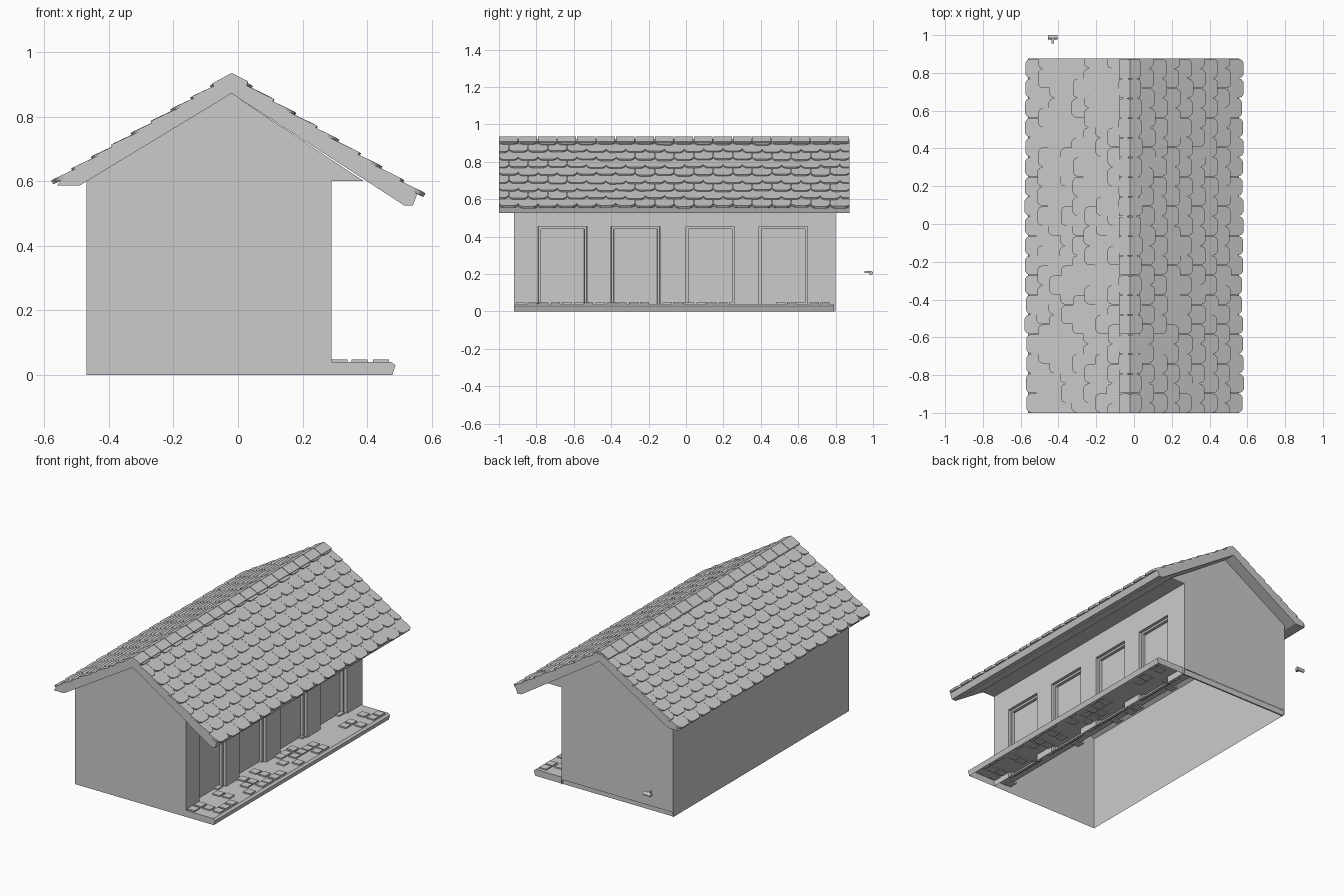
import bpy, bmesh, math, random
from mathutils import Vector

random.seed(4)
cube = bpy.data.objects.get("Cube")
if cube:
    bpy.data.objects.remove(cube, do_unlink=True)

grey = bpy.data.materials.new("plain grey")
grey.use_nodes = True
grey.diffuse_color = (0.6, 0.6, 0.6, 1)
grey.node_tree.nodes["Principled BSDF"].inputs["Base Color"].default_value = (0.6, 0.6, 0.6, 1)

FRONT, BACK = -0.92, 0.80
ROOF_FRONT, ROOF_BACK = -1.0, 0.875
WALL_L, WALL_R = -0.47, 0.29


def finish(name, bm, fix_normals=True):
    if fix_normals:
        bmesh.ops.recalc_face_normals(bm, faces=bm.faces)
    mesh = bpy.data.meshes.new(name)
    bm.to_mesh(mesh)
    bm.free()
    mesh.materials.append(grey)
    obj = bpy.data.objects.new(name, mesh)
    bpy.context.collection.objects.link(obj)
    return obj


def face(bm, points):
    return bm.faces.new([bm.verts.new(p) for p in points])


def prism(bm, base, offset):
    """Closed solid swept from a polygon along an offset."""
    low = [bm.verts.new(p) for p in base]
    high = [bm.verts.new(Vector(p) + Vector(offset)) for p in base]
    bm.faces.new(low)
    bm.faces.new(high[::-1])
    for i in range(len(low)):
        j = (i + 1) % len(low)
        bm.faces.new((low[i], high[i], high[j], low[j]))


def sweep_y(bm, profile, y0, y1):
    prism(bm, [(x, y0, z) for x, z in profile], (0, y1 - y0, 0))


def box(bm, x0, x1, y0, y1, z0, z1):
    sweep_y(bm, [(x0, z0), (x1, z0), (x1, z1), (x0, z1)], y0, y1)


# Hollow walls, open underneath
def gable(y, bottom):
    outline = [(WALL_L, bottom), (WALL_R, bottom), (WALL_R, 0.6),
               (0.39, 0.6), (-0.02, 0.872), (WALL_L, 0.6)]
    return [(x, y, z) for x, z in outline]


bm = bmesh.new()
face(bm, gable(FRONT, 0))
face(bm, gable(BACK, 0.03)[::-1])
face(bm, [(WALL_L, BACK, 0), (WALL_L, FRONT, 0), (WALL_L, FRONT, 0.6), (WALL_L, BACK, 0.6)])
face(bm, [(WALL_R, FRONT, 0.6), (WALL_R, BACK, 0.6), (0.39, BACK, 0.6), (0.39, FRONT, 0.6)])
finish("walls", bm, False)

# Porch wall with four recessed doors
bm = bmesh.new()
cuts = [FRONT]
for start in (-0.79, -0.40, 0.0, 0.39):
    cuts += [start, start + 0.26]
cuts.append(BACK)
levels = [0, 0.455, 0.6]
grid = [[bm.verts.new((WALL_R, y, z)) for z in levels] for y in cuts]
doors = []
for i in range(len(cuts) - 1):
    for k in range(2):
        f = bm.faces.new((grid[i][k], grid[i + 1][k], grid[i + 1][k + 1], grid[i][k + 1]))
        if i % 2 and k == 0:
            doors.append(f)
bm.normal_update()
for thickness, depth in ((0.001, -0.018), (0.018, 0), (0.001, -0.018)):
    bmesh.ops.inset_individual(bm, faces=doors, thickness=thickness, depth=depth)
finish("porch_wall_with_doors", bm, False)

# Porch deck with a bevelled edge, and the sill under the back wall
bm = bmesh.new()
for a, b in (((0.19, 0.04), (0.475, 0.04)), ((0.475, 0.04), (0.488, 0.03)),
             ((0.488, 0.03), (0.478, 0))):
    face(bm, [(a[0], FRONT, a[1]), (b[0], FRONT, b[1]), (b[0], 0.79, b[1]), (a[0], 0.79, a[1])])
for y in (FRONT, 0.79):
    face(bm, [(x, y, z) for x, z in ((WALL_R, 0), (0.478, 0), (0.488, 0.03),
                                     (0.475, 0.04), (WALL_R, 0.04))])
finish("porch_deck", bm)

bm = bmesh.new()
box(bm, WALL_L, WALL_R, 0.78, 0.79, 0, 0.035)
finish("back_sill", bm)

# Scattered paving stones
bm = bmesh.new()
for row in range(28):
    for x in (0.17, 0.23, 0.29, 0.352, 0.418):
        if random.random() < 0.32:
            y = FRONT + 0.01 + row * 0.06 + random.uniform(0, 0.012)
            box(bm, x, x + 0.05, y, y + 0.05, 0.034, 0.048)
finish("paving_stones", bm)

# Roof slab
bm = bmesh.new()
sweep_y(bm, [(-0.02, 0.92), (-0.55, 0.602), (-0.56, 0.587), (-0.49, 0.587), (-0.02, 0.872),
             (0.515, 0.525), (0.542, 0.525), (0.555, 0.56)], ROOF_FRONT, ROOF_BACK)
finish("roof_slab", bm)

# Rounded roof tiles, in staggered rows on both slopes
RIDGE = Vector((-0.02, 0, 0.92))
COUNT, ROWS = 18, 9
PITCH = (ROOF_BACK - ROOF_FRONT) / COUNT
TILE_SHAPE = [(-1, -0.1), (1, -0.1), (1, 0.075), (0.88, 0.092), (0.6, 0.103),
              (-0.6, 0.103), (-0.88, 0.092), (-1, 0.075)]


def tile_slope(name, eave):
    bm = bmesh.new()
    run = eave - RIDGE
    down = run.normalized()
    up = Vector((-down.z, 0, down.x)) * (1 if down.x > 0 else -1)
    step = (run.length - 0.05) / (ROWS - 1)
    for row in range(ROWS):
        for i in range(COUNT + row % 2):
            middle = ROOF_FRONT + (i + 0.5 - 0.5 * (row % 2)) * PITCH
            end = run.length + 0.014 - row * step + random.uniform(-0.006, 0.006)
            base = []
            for side, length in TILE_SHAPE:
                y = middle + side * PITCH * 0.495
                y = max(ROOF_FRONT, min(ROOF_BACK, y))
                along = max(0.01, end - 0.103 + length)
                lift = 0.001 - 0.1 * (end - along)
                p = RIDGE + down * along + up * lift
                base.append((p.x, y, p.z))
            prism(bm, base, up * 0.013)
    bmesh.ops.dissolve_degenerate(bm, dist=0.0001, edges=bm.edges)
    finish(name, bm)


tile_slope("right_roof_tiles", Vector((0.558, 0, 0.56)))
tile_slope("left_roof_tiles", Vector((-0.555, 0, 0.6)))

# Ridge caps
bm = bmesh.new()
for i in range(COUNT):
    y = ROOF_FRONT + i * PITCH
    sweep_y(bm, [(-0.08, 0.903), (-0.02, 0.935), (0.032, 0.909), (0.026, 0.892),
                 (-0.02, 0.915), (-0.072, 0.886)], y, y + PITCH - 0.004)
finish("ridge_caps", bm)

# Lever handle standing behind the back wall
bpy.ops.mesh.primitive_cylinder_add(vertices=12, radius=0.011, depth=0.052,
                                    location=(-0.43, 0.989, 0.205),
                                    rotation=(0, math.pi / 2, 0))
lever = bpy.context.object
lever.name = "handle_lever"
lever.data.materials.append(grey)
bm = bmesh.new()
box(bm, -0.436, -0.424, 0.955, 0.985, 0.205, 0.215)
finish("handle_stem", bm)
